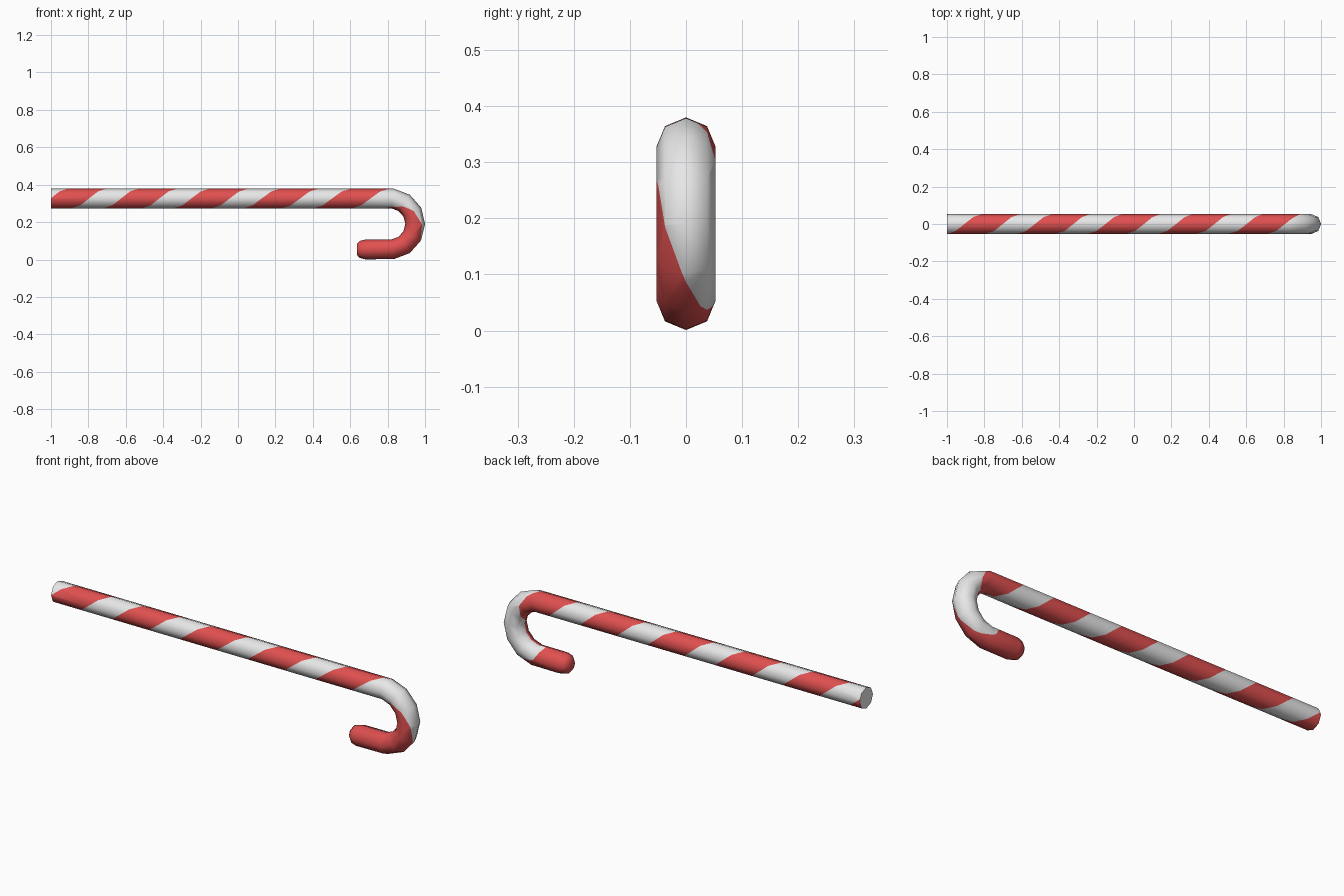
import bpy, bmesh, math
from mathutils import Vector

if "Cube" in bpy.data.objects:
    bpy.data.objects.remove(bpy.data.objects["Cube"])

R_TUBE, R_BEND = 0.053, 0.1365
BX, BZ = 0.811, 0.1905           # bend centre
SIDES = 8
PITCH, RED_LEN = 0.376, 0.205


def material(name, col):
    m = bpy.data.materials.new(name)
    m.diffuse_color = (*col, 1)
    m.use_nodes = True
    m.node_tree.nodes["Principled BSDF"].inputs["Base Color"].default_value = m.diffuse_color
    return m


# Rings along the cane: (distance, centre x, centre z, outward angle, radius)
rings = [(-1.0, -1.0, BZ + R_BEND, 90, R_TUBE)]
for i in range(7):
    a = 83 - 166 / 6 * i
    t = math.radians(a)
    rings.append((BX + R_BEND * math.radians(90 - a),
                  BX + R_BEND * math.cos(t), BZ + R_BEND * math.sin(t), a, R_TUBE))
bend_end = BX + R_BEND * math.pi
for x, r in ((0.68, R_TUBE), (0.65, 0.045), (0.635, 0.028)):
    rings.append((bend_end + BX - x, x, BZ - R_BEND, -90, r))


def ring_point(ring, k):
    _, cx, cz, a, r = ring
    i = math.floor(k)
    f = k - i

    def corner(j):
        th = math.radians(-90 + 360 / SIDES * j)   # 0 = front, 90 = outer side
        n = Vector((math.cos(math.radians(a)), 0, math.sin(math.radians(a))))
        return Vector((cx, 0, cz)) + r * (Vector((0, -1, 0)) * math.cos(th) + n * math.sin(th))
    return corner(i).lerp(corner(i + 1), f)


def wrap(s, k):
    for a, b in zip(rings, rings[1:]):
        if s <= b[0] + 1e-6:
            break
    f = min(1, max(0, (s - a[0]) / (b[0] - a[0])))
    return ring_point(a, k).lerp(ring_point(b, k), f)


# Flat sheet of slanted stripes (x = distance, y = side number)
last_start = [0.785, 0.86, 0.937, 1.03, 1.107, 1.18, 1.24, 1.26, 1.27]
bm = bmesh.new()
lines = []
for k in range(SIDES + 1):
    b = [-3]
    for n in range(-2, 4):
        s = -0.625 + PITCH * (n + (k - 2) / SIDES)
        b += [s, s + RED_LEN]
    b += [last_start[k], 3]
    lines.append([bm.verts.new((s, k, 0)) for s in b])
for l0, l1 in zip(lines, lines[1:]):
    for j in range(len(l0) - 1):
        f = bm.faces.new((l0[j], l0[j + 1], l1[j + 1], l1[j]))
        f.material_index = j % 2

# Cut the sheet at every ring and trim both ends
for i, ring in enumerate(rings):
    bmesh.ops.bisect_plane(bm, geom=bm.verts[:] + bm.edges[:] + bm.faces[:], dist=1e-6,
                           plane_co=(ring[0], 0, 0), plane_no=(1, 0, 0),
                           clear_inner=(i == 0), clear_outer=(i == len(rings) - 1))

# Roll the sheet into the hooked tube
ends = {0: [], 1: []}
for v in bm.verts:
    s, k = v.co.x, v.co.y
    if abs(s - rings[0][0]) < 1e-4 and k < SIDES - 1e-4:
        ends[0].append((k, v))
    if abs(s - rings[-1][0]) < 1e-4 and k < SIDES - 1e-4:
        ends[1].append((k, v))
    v.co = wrap(s, k)

# End caps: white at the straight end, red at the hook tip
for e, lst in ends.items():
    f = bm.faces.new([v for _, v in sorted(lst, key=lambda p: p[0])])
    f.material_index = e
bmesh.ops.remove_doubles(bm, verts=bm.verts[:], dist=1e-4)
bmesh.ops.recalc_face_normals(bm, faces=bm.faces[:])

me = bpy.data.meshes.new("striped_cane")
bm.to_mesh(me)
bm.free()
cane = bpy.data.objects.new("striped_cane", me)
bpy.context.collection.objects.link(cane)
me.materials.append(material("white", (0.8, 0.8, 0.8)))
me.materials.append(material("red", (0.75, 0.08, 0.08)))
bpy.context.view_layer.objects.active = cane
cane.select_set(True)
bpy.ops.object.shade_smooth_by_angle(angle=math.radians(60))
